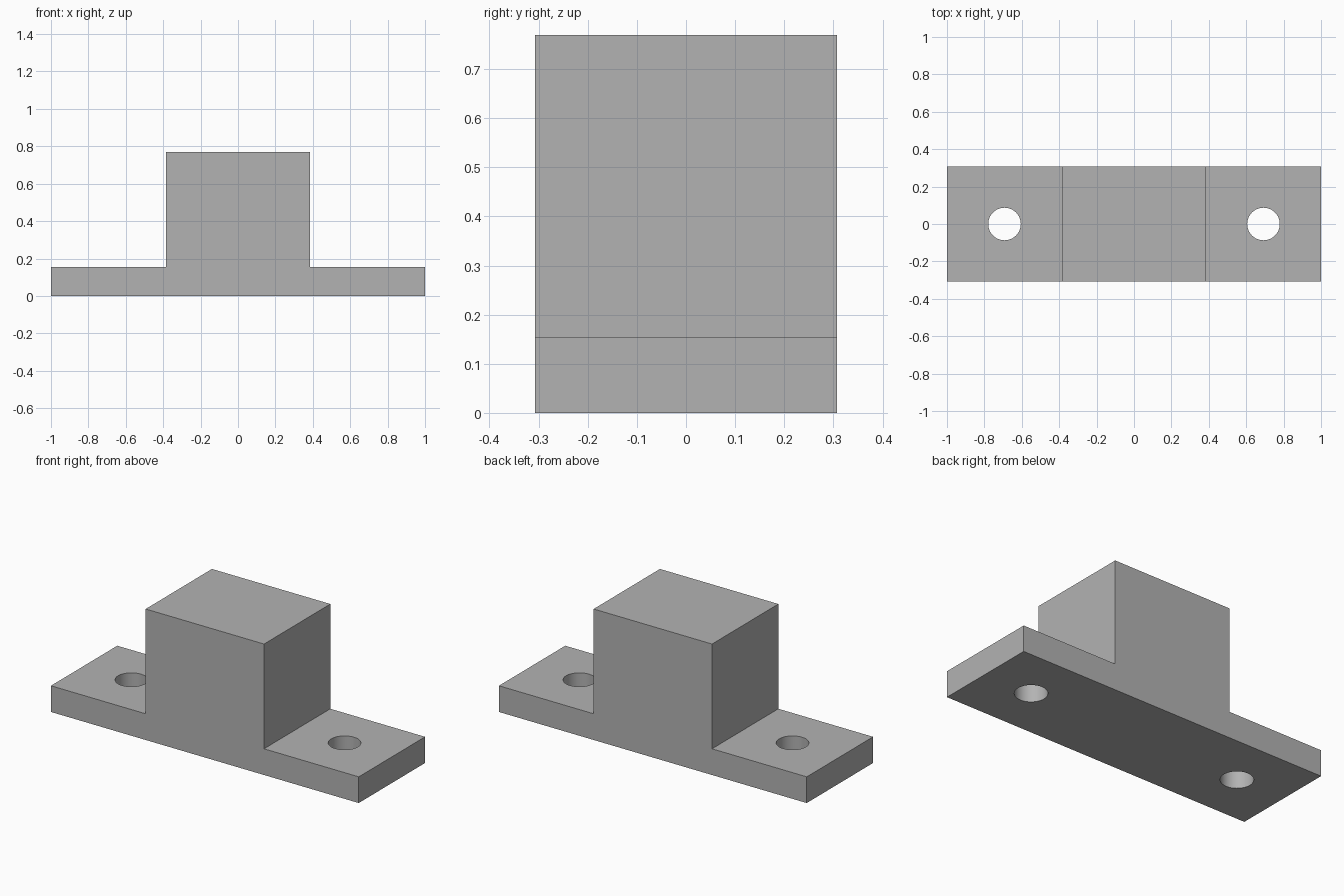
import bpy
import bmesh

U = 2 / 26  # one design unit
HALF_DEPTH = 4 * U

default_cube = bpy.data.objects.get("Cube")
if default_cube:
    bpy.data.objects.remove(default_cube, do_unlink=True)

# Plain grey material
grey = bpy.data.materials.new("plain grey")
grey.use_nodes = True
colour = (0.45, 0.45, 0.45, 1)
grey.diffuse_color = colour
grey.node_tree.nodes["Principled BSDF"].inputs["Base Color"].default_value = colour

# Bracket: stepped profile extruded front to back
right_half = [(13, 0), (13, 2), (5, 2), (5, 10)]
profile = right_half + [(-x, z) for x, z in reversed(right_half)]
bm = bmesh.new()
face = bm.faces.new([bm.verts.new((x * U, -HALF_DEPTH, z * U)) for x, z in profile])
extruded = bmesh.ops.extrude_face_region(bm, geom=[face])["geom"]
back = [v for v in extruded if isinstance(v, bmesh.types.BMVert)]
bmesh.ops.translate(bm, verts=back, vec=(0, 2 * HALF_DEPTH, 0))
bmesh.ops.recalc_face_normals(bm, faces=bm.faces)
mesh = bpy.data.meshes.new("mounting_bracket")
bm.to_mesh(mesh)
bm.free()
mesh.materials.append(grey)
bracket = bpy.data.objects.new("mounting_bracket", mesh)
bpy.context.collection.objects.link(bracket)

# Round bolt holes through both flanges
for side, name in ((1, "left"), (-1, "right")):
    bpy.ops.mesh.primitive_cylinder_add(
        vertices=64, radius=0.087, depth=6 * U, location=(side * 9 * U, 0, U))
    cutter = bpy.context.object
    cutter.name = name + "_hole_cutter"
    cutter.data.materials.append(grey)
    cut = bracket.modifiers.new(name + "_hole", "BOOLEAN")
    cut.operation = "DIFFERENCE"
    cut.solver = "EXACT"
    cut.object = cutter
    bpy.ops.object.select_all(action="DESELECT")
    bracket.select_set(True)
    bpy.context.view_layer.objects.active = bracket
    bpy.ops.object.modifier_apply(modifier=cut.name)
    bpy.data.objects.remove(cutter, do_unlink=True)

# Smooth hole walls, sharp block edges
bpy.ops.object.shade_smooth_by_angle()
